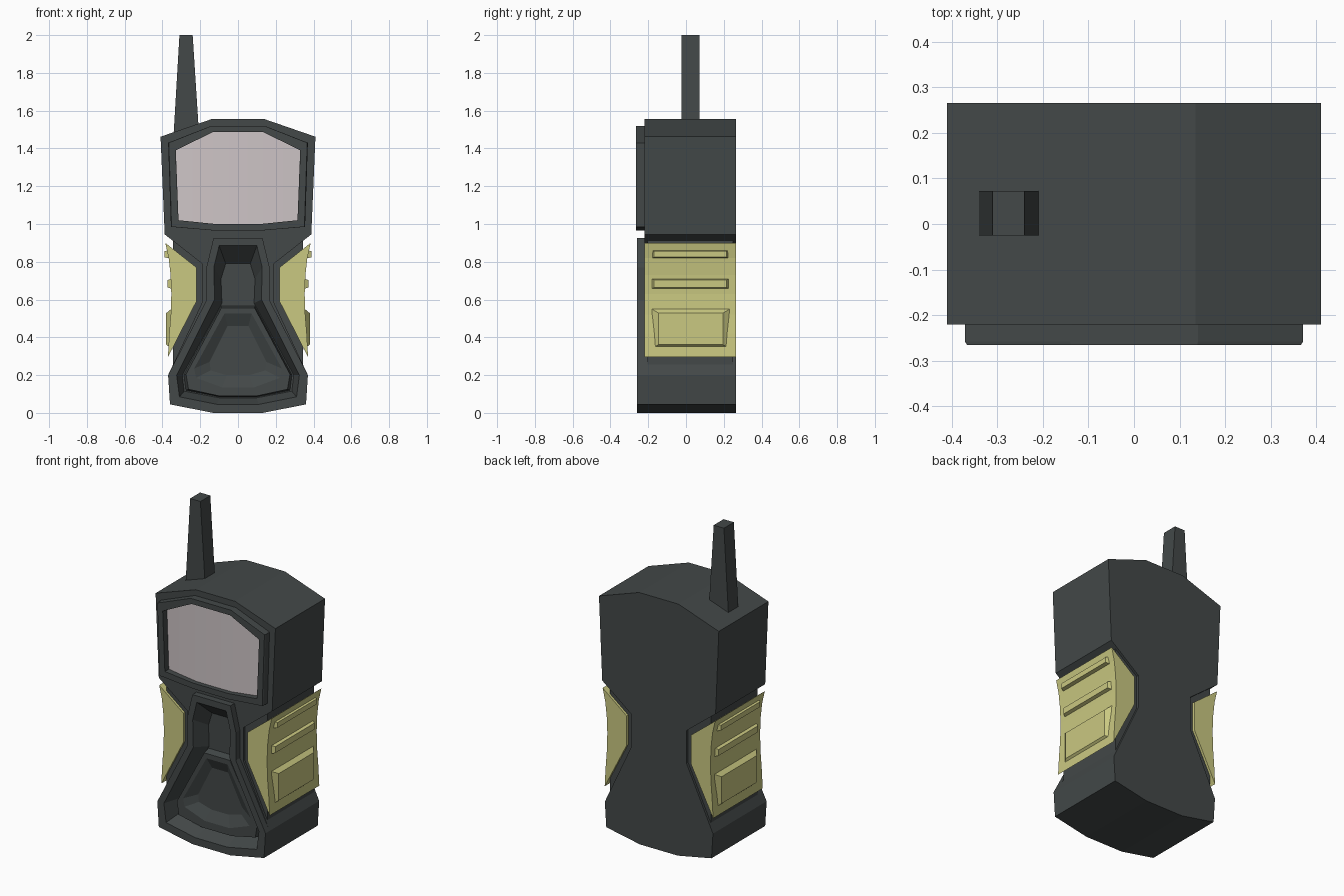
import bpy, bmesh

if "Cube" in bpy.data.objects:
    bpy.data.objects.remove(bpy.data.objects["Cube"])


def material(name, rgb):
    m = bpy.data.materials.new(name)
    m.diffuse_color = (*rgb, 1)
    m.use_nodes = True
    m.node_tree.nodes["Principled BSDF"].inputs["Base Color"].default_value = m.diffuse_color
    return m


DARK = material("charcoal_plastic", (0.056, 0.065, 0.065))
YELLOW = material("dull_yellow", (0.59, 0.58, 0.22))
GLASS = material("pale_screen", (0.62, 0.56, 0.57))


def loft(name, loops, mat, ring=False):
    """Join equal-length loops of 3D points; cap both ends, or close as a ring."""
    bm = bmesh.new()
    vs = [[bm.verts.new(p) for p in lp] for lp in loops]
    n = len(loops[0])
    pairs = list(zip(vs, vs[1:])) + ([(vs[-1], vs[0])] if ring else [])
    for a, b in pairs:
        for i in range(n):
            j = (i + 1) % n
            bm.faces.new((a[i], a[j], b[j], b[i]))
    if not ring:
        bm.faces.new(vs[0])
        bm.faces.new(vs[-1])
    bmesh.ops.recalc_face_normals(bm, faces=bm.faces)
    me = bpy.data.meshes.new(name)
    bm.to_mesh(me)
    bm.free()
    me.materials.append(mat)
    ob = bpy.data.objects.new(name, me)
    bpy.context.collection.objects.link(ob)
    return ob


def at_y(pts, y):
    return [(x, y, z) for x, z in pts]


def sym(half):
    """Mirror a right-hand outline (top to bottom) into a full one."""
    return half + [(-x, z) for x, z in reversed(half)]


# main body, waisted outline
FRONT, BACK = -0.22, 0.265
outline = sym([(.135, 1.557), (.41, 1.462), (.388, .945), (.19, .79),
               (.19, .585), (.37, .2), (.36, .045), (.13, 0)])
body = loft("body", [at_y(outline, FRONT), at_y(outline, BACK)], DARK)

# keypad panel with a keyhole-shaped recess
outer = sym([(.13, .925), (.167, .77), (.167, .597), (.37, .2), (.36, .045), (.13, 0)])
rim = sym([(.1, .885), (.128, .77), (.124, .6), (.325, .2), (.31, .085), (.11, .045)])
floor = sym([(.065, .79), (.09, .71), (.085, .58), (.295, .2), (.285, .115), (.1, .08)])
loft("keypad_panel", [at_y(outer, -.13), at_y(outer, -.26), at_y(rim, -.26),
                      at_y(floor, -.16)], DARK)

# open the body behind the recess
cutter = loft("recess_cutter", [at_y(rim, -.4), at_y(rim, -.14)], DARK)
cutter.hide_render = True
mod = body.modifiers.new("recess", "BOOLEAN")
mod.object = cutter
mod.operation = "DIFFERENCE"
mod.solver = "EXACT"
bpy.context.view_layer.objects.active = body
bpy.ops.object.modifier_apply(modifier=mod.name)
bpy.data.objects.remove(cutter)

# raised lower pad with a dish
pad_base = sym([(.09, .57), (.29, .2), (.28, .118), (.1, .083)])
pad_top = sym([(.088, .555), (.275, .205), (.262, .125), (.1, .09)])
dish_rim = sym([(.072, .525), (.232, .235), (.222, .185), (.085, .135)])
dish = sym([(.055, .46), (.15, .27), (.145, .225), (.06, .2)])
loft("lower_pad", [at_y(pad_base, -.145), at_y(pad_top, -.205),
                   at_y(dish_rim, -.205), at_y(dish, -.175)], DARK)

# screen bezel
bez_out = sym([(.14, 1.52), (.37, 1.43), (.355, .985), (.12, .965)])
bez_in = sym([(.132, 1.487), (.33, 1.39), (.315, 1.02), (.12, 1.0)])
loft("screen_bezel", [at_y(bez_out, -.215), at_y(bez_out, -.258),
                      at_y([(x * .99, z) for x, z in bez_out], -.265),
                      at_y(bez_in, -.265), at_y(bez_in, -.215)], DARK, ring=True)

# gently bulged screen, built from vertical strips
strips = []
for x, zt, zb in [(.329, 1.392, 1.392), (.315, 1.4, 1.02), (.24, 1.437, 1.011),
                  (.132, 1.488, 1.0), (.05, 1.488, 1.0)]:
    y = -.237 + .11 * x * x
    strips.append([(x, y, zt), (x, y, zb), (x, -.21, zb), (x, -.21, zt)])
strips[0] = [(.329, -.225, 1.39), (.315, -.226, 1.02), (.315, -.21, 1.02), (.329, -.21, 1.39)]
del strips[1]
left = [[(-x, y, z) for x, y, z in s] for s in reversed(strips)]
loft("screen", strips + left, GLASS)

# tapered antenna
loft("antenna", [[(a, -.025, z), (b, -.025, z), (b, .072, z), (a, .072, z)]
                 for a, b, z in [(-.343, -.204, 1.44), (-.31, -.24, 2.0)]], DARK)

# side grips with their dark cores, ridges and thumb pads
grip = [(.22, .77), (.385, .9), (.367, .82), (.357, .73), (.353, .63), (.356, .52),
        (.364, .42), (.371, .295), (.22, .59)]
core = [(.15, .82), (.345, .93), (.345, .255), (.15, .56)]


def raised(name, s, y0, y1, z0, z1, xb, xt, inset):
    lps = [[(s * x, y0 + i, z0 + k), (s * x, y1 - i, z0 + k),
            (s * x, y1 - i, z1 - k), (s * x, y0 + i, z1 - k)]
           for x, i, k in [(xb, 0, 0), (xt, inset, inset * .6)]]
    loft(name, lps, YELLOW)


for s, side in ((1, "right"), (-1, "left")):
    flip = lambda pts: [(s * x, z) for x, z in pts]
    loft(side + "_grip", [at_y(flip(grip), FRONT), at_y(flip(grip), BACK)], YELLOW)
    loft(side + "_grip_core", [at_y(flip(core), -.205), at_y(flip(core), .25)], DARK)
    raised(side + "_upper_ridge", s, -.185, .23, .815, .865, .35, .389, .015)
    raised(side + "_middle_ridge", s, -.185, .23, .655, .712, .345, .374, .015)
    raised(side + "_thumb_pad", s, -.19, .24, .335, .555, .348, .38, .045)
